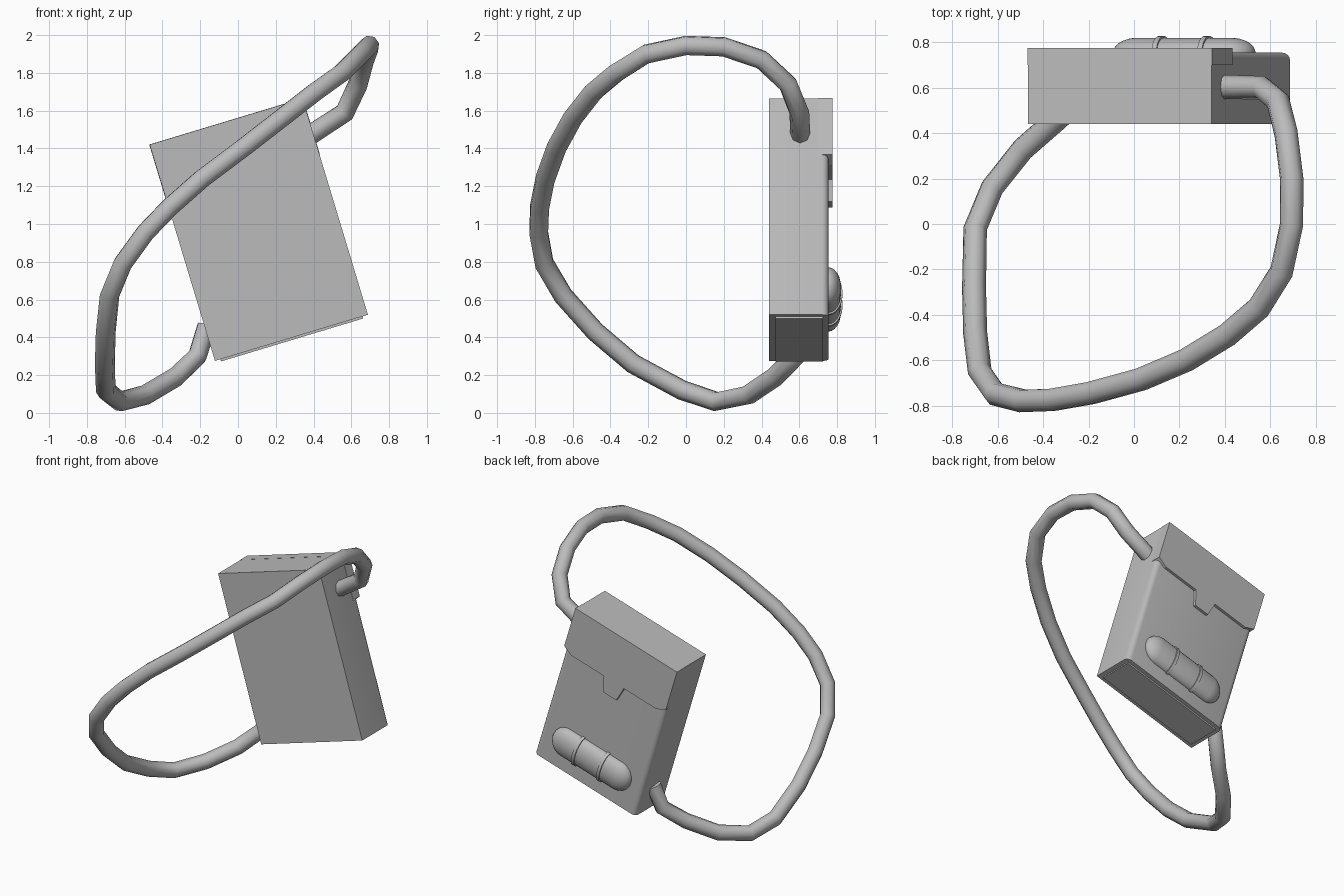
import bpy, bmesh, math
from mathutils import Matrix, Vector

if "Cube" in bpy.data.objects:
    bpy.data.objects.remove(bpy.data.objects["Cube"])

grey = bpy.data.materials.new("mid_grey")
grey.diffuse_color = (0.5, 0.5, 0.5, 1)
grey.use_nodes = True
grey.node_tree.nodes["Principled BSDF"].inputs["Base Color"].default_value = grey.diffuse_color

# The pack is tilted about the y axis; its parts are built upright and placed by this matrix
PLACE = Matrix.Translation((0.11, 0, 0.97)) @ Matrix.Rotation(math.radians(-16.8), 4, 'Y')
W, H = 0.423, 0.598          # half width and half height of the pack
FRONT, BACK = 0.44, 0.755


def finish(name, bm, angle=40):
    bmesh.ops.recalc_face_normals(bm, faces=bm.faces)
    mesh = bpy.data.meshes.new(name)
    bm.to_mesh(mesh)
    bm.free()
    mesh.materials.append(grey)
    ob = bpy.data.objects.new(name, mesh)
    bpy.context.collection.objects.link(ob)
    ob.matrix_world = PLACE
    smooth(ob, angle)
    return ob


def smooth(ob, angle):
    bpy.ops.object.select_all(action='DESELECT')
    ob.select_set(True)
    bpy.context.view_layer.objects.active = ob
    bpy.ops.object.shade_smooth_by_angle(angle=math.radians(angle))


def box(x0, x1, y0, y1, z0, z1):
    bm = bmesh.new()
    size = Matrix.Diagonal((x1 - x0, y1 - y0, z1 - z0, 1))
    mid = Matrix.Translation(((x0 + x1) / 2, (y0 + y1) / 2, (z0 + z1) / 2))
    bmesh.ops.create_cube(bm, size=1, matrix=mid @ size)
    return bm


# Pack body, with the two upright back edges rounded
bm = box(-W, W, FRONT, BACK, -H, H)
edges = [e for e in bm.edges
         if all(v.co.y > BACK - 0.01 for v in e.verts)
         and abs(e.verts[0].co.z - e.verts[1].co.z) > 0.5]
bmesh.ops.bevel(bm, geom=edges, offset=0.035, segments=4, profile=0.5, affect='EDGES')
finish("pack_body", bm)

# Bottom plate
finish("bottom_plate", box(-W + 0.03, W - 0.03, 0.475, 0.725, -H - 0.012, -H + 0.02))

# Closing flap with a tab, wrapped over the back
half = [(0.425, H + 0.001), (0.425, H - 0.31), (0.355, H - 0.345),
        (0.085, H - 0.345), (0.055, H - 0.46)]
outline = half + [(-x, z) for x, z in reversed(half)]
bm = bmesh.new()
face = bm.faces.new([bm.verts.new((x, 0.70, z)) for x, z in outline])
res = bmesh.ops.extrude_face_region(bm, geom=[face])
bmesh.ops.translate(bm, vec=(0, 0.075, 0),
                    verts=[g for g in res["geom"] if isinstance(g, bmesh.types.BMVert)])
finish("pack_flap", bm, 20)

# Rolled blanket: flattened capsule half sunk in the back
ROLL_Z, R, DEPTH = -0.386, 0.108, 0.066
along = Matrix.Rotation(math.radians(90), 4, 'Y')
bm = bmesh.new()
bmesh.ops.create_uvsphere(bm, u_segments=24, v_segments=13, radius=1, matrix=along)
for v in bm.verts:
    v.co = Vector((v.co.x * R + math.copysign(0.215, v.co.x),
                   BACK + v.co.y * DEPTH, ROLL_Z + v.co.z * R))
finish("blanket_roll", bm, 60)

# Two bands around the roll
for side, name in ((-1, "left_band"), (1, "right_band")):
    bm = bmesh.new()
    bmesh.ops.create_cone(bm, cap_ends=True, segments=24, radius1=1, radius2=1,
                          depth=0.022, matrix=along)
    for v in bm.verts:
        v.co = Vector((v.co.x + side * 0.105, BACK + v.co.y * (DEPTH + 0.008),
                       ROLL_Z + v.co.z * (R + 0.008)))
    finish(name, bm)

# Carrying strap: an eight-sided tube along a path from top side to bottom side
path = [(0.38, 0.605, 1.47), (0.565, 0.60, 1.59), (0.635, 0.54, 1.74), (0.67, 0.40, 1.87),
        (0.695, 0.20, 1.938), (0.695, 0.0, 1.945), (0.65, -0.21, 1.90), (0.55, -0.37, 1.80),
        (0.41, -0.49, 1.70), (0.23, -0.60, 1.56), (0.03, -0.685, 1.405),
        (-0.19, -0.745, 1.24), (-0.36, -0.775, 1.09), (-0.49, -0.78, 0.955),
        (-0.61, -0.75, 0.79), (-0.68, -0.65, 0.62), (-0.70, -0.48, 0.43),
        (-0.705, -0.28, 0.26), (-0.70, -0.02, 0.12), (-0.625, 0.16, 0.06),
        (-0.49, 0.33, 0.095), (-0.33, 0.47, 0.19), (-0.215, 0.58, 0.30), (-0.165, 0.61, 0.46)]
cu = bpy.data.curves.new("strap_path", 'CURVE')
cu.dimensions = '3D'
cu.bevel_depth = 0.053
cu.bevel_resolution = 2
cu.use_fill_caps = True
sp = cu.splines.new('POLY')
sp.points.add(len(path) - 1)
for p, co in zip(sp.points, path):
    p.co = (*co, 1)
cu.materials.append(grey)
strap = bpy.data.objects.new("carrying_strap", cu)
bpy.context.collection.objects.link(strap)
bpy.ops.object.select_all(action='DESELECT')
strap.select_set(True)
bpy.context.view_layer.objects.active = strap
bpy.ops.object.convert(target='MESH')
smooth(bpy.context.view_layer.objects.active, 60)
